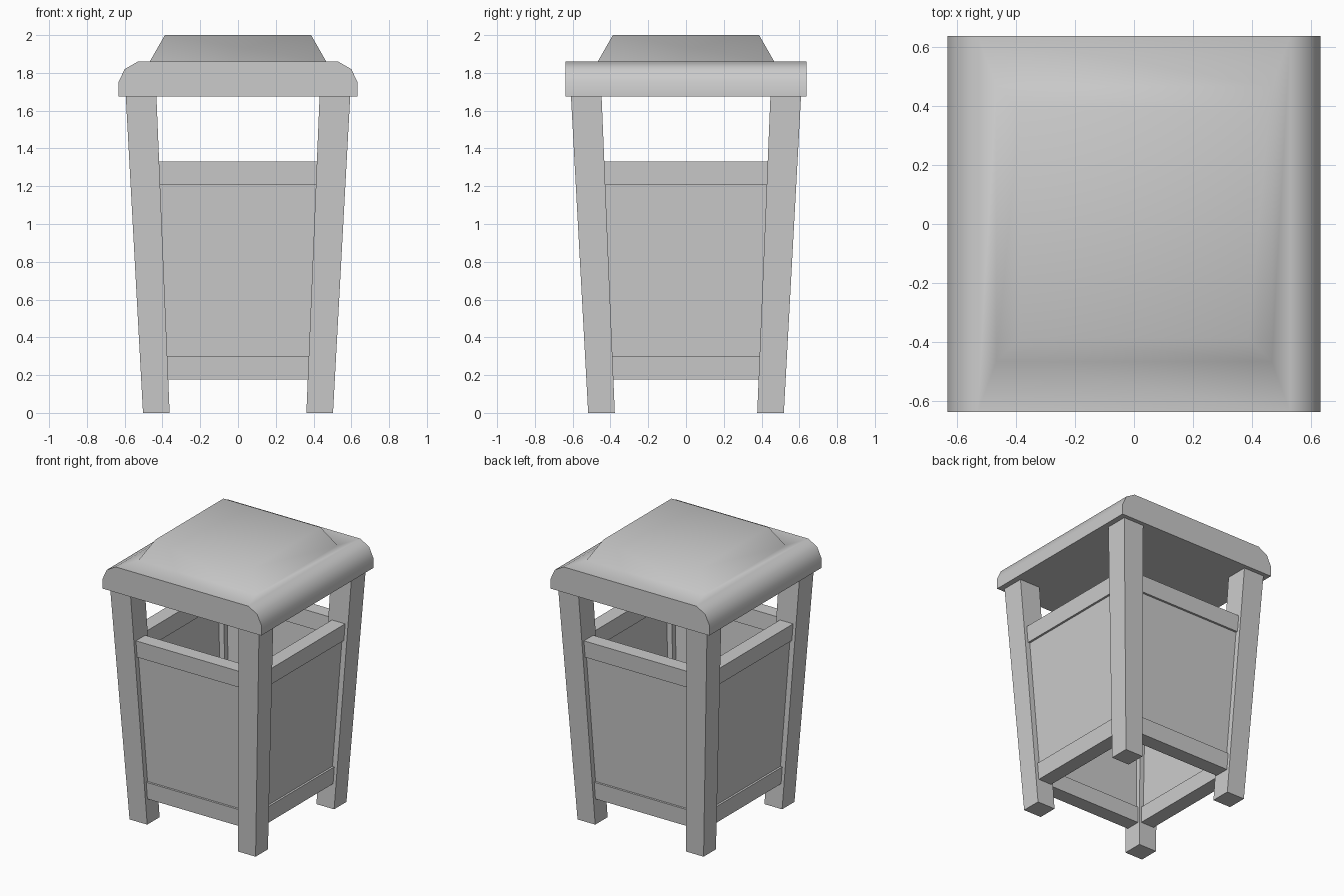
import bpy, bmesh

cube = bpy.data.objects.get("Cube")
if cube:
    bpy.data.objects.remove(cube, do_unlink=True)

grey = bpy.data.materials.new("plain_grey")
grey.use_nodes = True
grey.diffuse_color = (0.6, 0.6, 0.6, 1)
grey.node_tree.nodes["Principled BSDF"].inputs["Base Color"].default_value = (0.6, 0.6, 0.6, 1)

LEG_TOP = 1.676
DEPTH_EXTRA = 0.015  # the frame is slightly deeper than wide


def outer(z):
    return 0.503 + 0.091 * z / LEG_TOP


def inner(z):
    return 0.362 + 0.07 * z / LEG_TOP


def add_object(name, bm):
    bmesh.ops.recalc_face_normals(bm, faces=bm.faces)
    mesh = bpy.data.meshes.new(name)
    bm.to_mesh(mesh)
    bm.free()
    mesh.materials.append(grey)
    obj = bpy.data.objects.new(name, mesh)
    bpy.context.collection.objects.link(obj)
    return obj


def tapered_block(name, z0, z1, rect):
    """Block whose rectangle (x0, x1, y0, y1) is a function of height."""
    bm = bmesh.new()
    rings = []
    for z in (z0, z1):
        x0, x1, y0, y1 = rect(z)
        rings.append([bm.verts.new((x, y, z))
                      for x, y in ((x0, y0), (x1, y0), (x1, y1), (x0, y1))])
    low, high = rings
    bm.faces.new(low)
    bm.faces.new(high)
    for i in range(4):
        j = (i + 1) % 4
        bm.faces.new((low[i], low[j], high[j], high[i]))
    return add_object(name, bm)


# Splayed legs
for sx, side in ((-1, "right"), (1, "left")):
    for sy, end in ((-1, "front"), (1, "back")):
        tapered_block(f"{end}_{side}_leg", 0, LEG_TOP, lambda z: (
            sx * inner(z), sx * outer(z),
            sy * (inner(z) + DEPTH_EXTRA), sy * (outer(z) + DEPTH_EXTRA)))


# Rails and slightly thinner panels between the legs
def wall_piece(part, side, sign, along_x, z0, z1, inset, thick):
    def rect(z):
        reach = inner(z) + 0.005 + (0 if along_x else DEPTH_EXTRA)
        face = outer(z) - inset + (DEPTH_EXTRA if along_x else 0)
        span = (-reach, reach)
        depth = (sign * (face - thick), sign * face)
        return span + depth if along_x else depth + span
    tapered_block(f"{side}_{part}", z0, z1, rect)


for side, sign, along_x in (("front", -1, True), ("back", 1, True),
                            ("right", -1, False), ("left", 1, False)):
    wall_piece("lower_rail", side, sign, along_x, 0.178, 0.30, 0.023, 0.105)
    wall_piece("upper_rail", side, sign, along_x, 1.21, 1.33, 0.023, 0.105)
    wall_piece("panel", side, sign, along_x, 0.30, 1.21, 0.038, 0.075)

# Lid: chamfered profile run front to back, with a raised centre
LID_Y = 0.638
half = [(0.633, LEG_TOP), (0.633, 1.75), (0.60, 1.82), (0.53, 1.86)]
profile = half + [(-x, z) for x, z in reversed(half)]
bm = bmesh.new()
front = [bm.verts.new((x, -LID_Y, z)) for x, z in profile]
back = [bm.verts.new((x, LID_Y, z)) for x, z in profile]
bm.faces.new(front)
bm.faces.new(back)
count = len(profile)
for i in range(count):
    j = (i + 1) % count
    face = bm.faces.new((front[i], front[j], back[j], back[i]))
    if i == len(half) - 1:
        top = face


def raise_ring(ring, size, z):
    new = [bm.verts.new((size if v.co.x > 0 else -size,
                         size if v.co.y > 0 else -size, z)) for v in ring]
    for i in range(4):
        j = (i + 1) % 4
        bm.faces.new((ring[i], ring[j], new[j], new[i]))
    return new


ring = list(top.verts)
bm.faces.remove(top)
ring = raise_ring(ring, 0.467, 1.86)
ring = raise_ring(ring, 0.387, 2.0)
bm.faces.new(ring)
lid = add_object("lid", bm)

# Soft shading over the lid, led by its large flat faces
bpy.ops.object.select_all(action="DESELECT")
lid.select_set(True)
bpy.context.view_layer.objects.active = lid
bpy.ops.object.shade_smooth_by_angle(angle=1.2)
weighted = lid.modifiers.new("weighted_normals", "WEIGHTED_NORMAL")
weighted.keep_sharp = True
